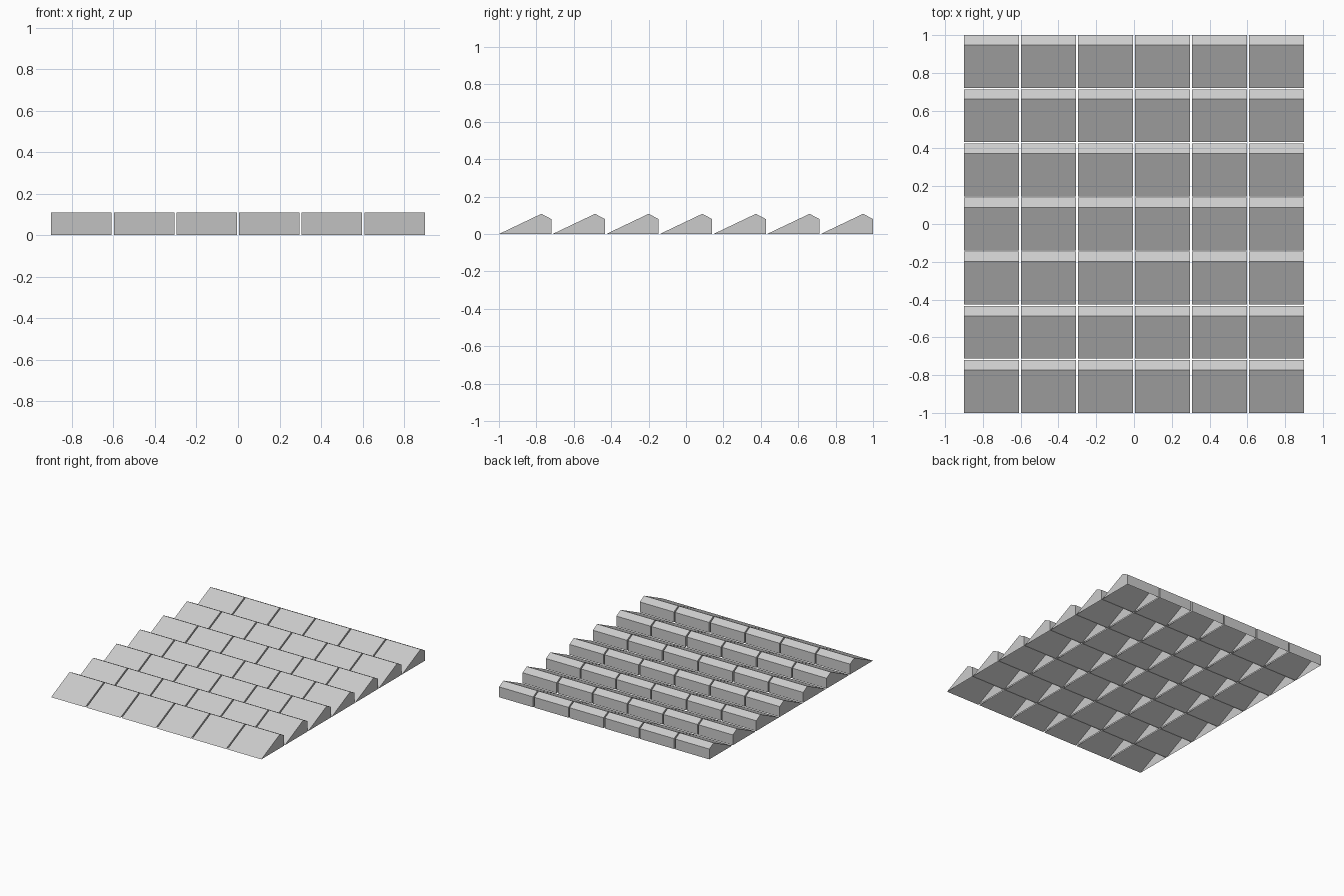
import bpy

if "Cube" in bpy.data.objects:
    bpy.data.objects.remove(bpy.data.objects["Cube"])

COLS, ROWS = 6, 7
GAP_X, GAP_Y = 0.010, 0.007
W = (1.8 - GAP_X * (COLS - 1)) / COLS
D = (2.0 - GAP_Y * (ROWS - 1)) / ROWS

# Side profile of one tile (y, z): front toe, ridge, back shoulder, back foot
PROFILE = [(0, 0), (0.227, 0.108), (D, 0.080), (D, 0)]


def make_tile(name):
    """Hollow wedge tile, open underneath."""
    n = len(PROFILE)
    x0, y0 = -0.9, -1.0
    verts = [(x0 + x, y0 + y, z) for x in (0, W) for y, z in PROFILE]
    # Front slope, back bevel and back wall
    faces = [(i, i + n, i + 1 + n, i + 1) for i in range(n - 1)]
    # Left and right side walls
    faces += [tuple(range(n)), tuple(reversed(range(n, 2 * n)))]
    mesh = bpy.data.meshes.new(name)
    mesh.from_pydata(verts, [], faces)
    obj = bpy.data.objects.new(name, mesh)
    bpy.context.collection.objects.link(obj)
    return obj


def repeat(obj, name, count, offset):
    mod = obj.modifiers.new(name, 'ARRAY')
    mod.count = count
    mod.use_relative_offset = False
    mod.use_constant_offset = True
    mod.constant_offset_displace = offset


# Grid of separate tiles
tiles = make_tile("roof_tiles")
repeat(tiles, "columns", COLS, (W + GAP_X, 0, 0))
repeat(tiles, "rows", ROWS, (0, D + GAP_Y, 0))

# Side wall winding: make every face point outward
for p in tiles.data.polygons:
    if len(set(round(tiles.data.vertices[v].co.x, 4) for v in p.vertices)) == 1:
        outward = 1 if p.center.x > -0.9 + W / 2 else -1
        if p.normal.x * outward < 0:
            p.flip()
tiles.data.update()
